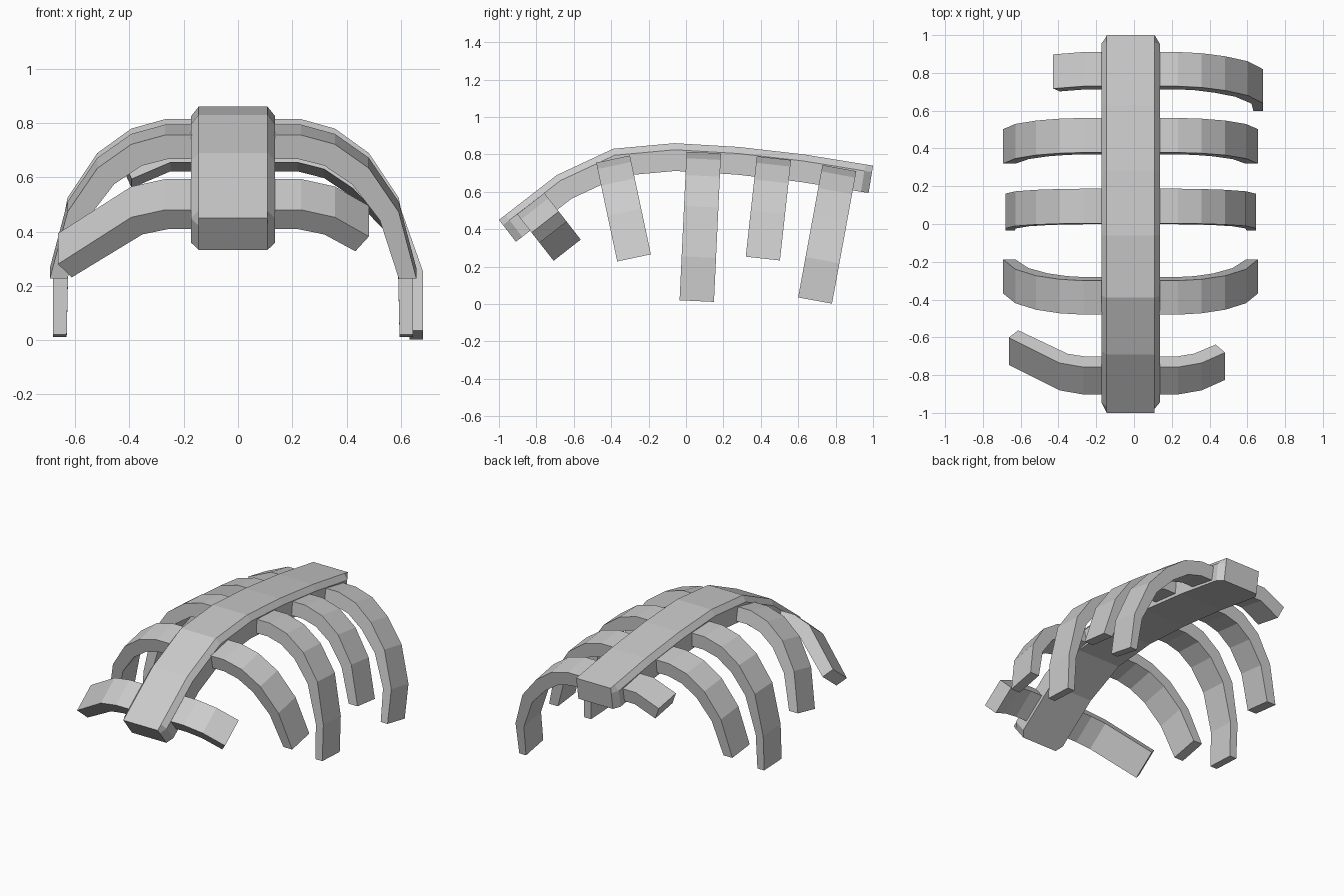
import bpy, bmesh
from math import sin, cos, radians
from mathutils import Vector

if "Cube" in bpy.data.objects:
    bpy.data.objects.remove(bpy.data.objects["Cube"])

CX = -0.018  # shared centre line of spine and ribs


def loft(name, rings):
    """Skin a list of equal-sized rings and cap both ends."""
    bm = bmesh.new()
    vs = [[bm.verts.new(p) for p in r] for r in rings]
    n = len(rings[0])
    for a, b in zip(vs, vs[1:]):
        for i in range(n):
            j = (i + 1) % n
            bm.faces.new((a[i], a[j], b[j], b[i]))
    bm.faces.new(vs[0])
    bm.faces.new(vs[-1])
    bmesh.ops.recalc_face_normals(bm, faces=bm.faces)
    me = bpy.data.meshes.new(name)
    bm.to_mesh(me)
    bm.free()
    ob = bpy.data.objects.new(name, me)
    bpy.context.collection.objects.link(ob)
    return ob


def inward(pts):
    """Mitred right-hand normals along a 2D path."""
    out = []
    segs = [(b - a).normalized() for a, b in zip(pts, pts[1:])]
    for i in range(len(pts)):
        s, e = segs[max(i - 1, 0)], segs[min(i, len(segs) - 1)]
        n = Vector((s.y + e.y, -s.x - e.x)).normalized()
        out.append(n / max(n.dot(Vector((s.y, -s.x))), 0.5))
    return out


# Curved spine: bevelled top edges, tapered ends
top = [Vector(p) for p in ((-1, .45), (-.69, .69), (-.39, .83), (-.06, .86),
                           (.28, .84), (.63, .80), (1, .74))]
top.insert(1, top[0].lerp(top[1], 0.11))
top.insert(-1, top[-1].lerp(top[-2], 0.11))
rings = []
for k, (p, n) in enumerate(zip(top, inward(top))):
    end = k in (0, len(top) - 1)
    h = 0.127 if end else 0.155
    section = [(-h, .148), (h, .148), (h, .035), (.127, 0), (-.127, 0), (-h, .035)]
    rings.append([(CX + x, p.x + n.x * d, p.y + n.y * d) for x, d in section])
loft("spine", rings)

# Ribs: half profiles of (distance from centre, drop, thickness)
arc = [(.25, 0, .09), (.375, .035, .088), (.5, .125, .085), (.61, .29, .075)]
mid = arc + [(.675, .54, .065)]
long_rib = arc + [(.663, .56, .055), (.663, .795, .05)]
back = arc[:3] + [(.62, .27, .075), (.70, .50, .06), (.70, .72, .05)]
front_left = arc[:2] + [(.645, .254, .08)]
back_stub = arc[:1] + [(.41, .07, .09)]

# name, anchor y, anchor z, tilt in degrees, left half, right half
ribs = [("front_rib", -.83, .537, 38, front_left, arc[:3]),
        ("second_rib", -.39, .775, 12, mid, mid),
        ("middle_rib", .095, .81, -2.7, long_rib, long_rib),
        ("fourth_rib", .47, .78, -6.3, mid, mid),
        ("back_rib", .82, .727, -10.4, back_stub, back)]

for name, y, z, tilt, left, right in ribs:
    a = radians(tilt)
    down = Vector((0, sin(a), -cos(a)))
    along = Vector((0, cos(a), sin(a))) * 0.092
    origin = Vector((CX, y, z))
    path = [(-x, d, t) for x, d, t in reversed(left)] + right
    pts = [Vector((x, -d)) for x, d, t in path]
    norms = inward(pts)
    for i in (0, -1):
        if abs(pts[i].y) > 0.4:  # full-length tips are cut level
            norms[i] = Vector((-1 if pts[i].x > 0 else 1, 0))
    rings = []
    for p, n, (_, _, t) in zip(pts, norms, path):
        q = p + n * t
        o = origin + Vector((p.x, 0, 0)) - down * p.y
        b = origin + Vector((q.x, 0, 0)) - down * q.y
        rings.append([o - along, o + along, b + along, b - along])
    loft(name, rings)
